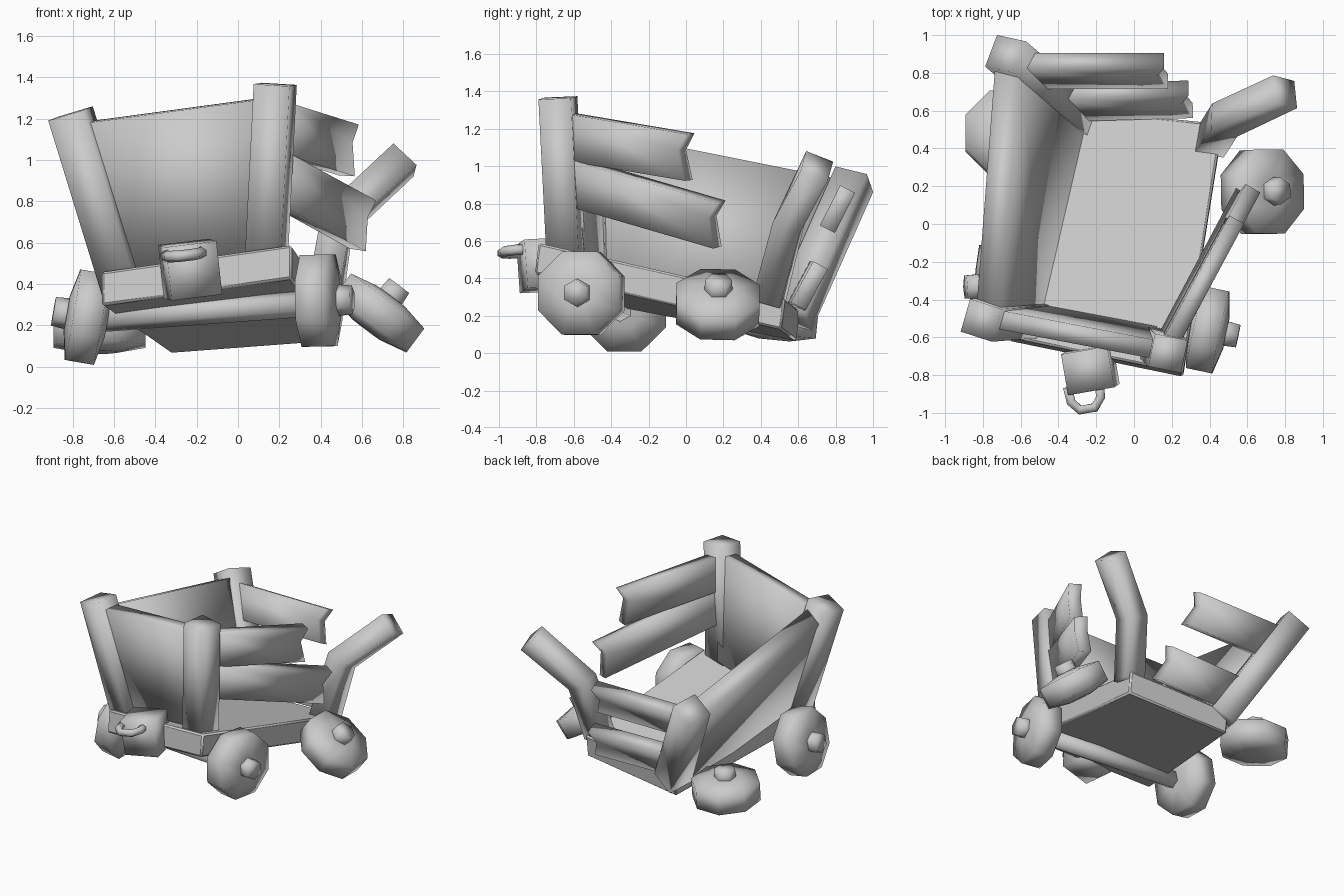
import bpy, bmesh, math
from mathutils import Vector as V

if "Cube" in bpy.data.objects:
    bpy.data.objects.remove(bpy.data.objects["Cube"])


def finish(name, bm, bevel=0.0, angle=100):
    bmesh.ops.recalc_face_normals(bm, faces=bm.faces)
    if bevel:
        bmesh.ops.bevel(bm, geom=bm.edges[:], offset=bevel, segments=1,
                        affect='EDGES', clamp_overlap=True)
    me = bpy.data.meshes.new(name)
    bm.to_mesh(me)
    bm.free()
    ob = bpy.data.objects.new(name, me)
    bpy.context.collection.objects.link(ob)
    bpy.context.view_layer.objects.active = ob
    ob.select_set(True)
    bpy.ops.object.shade_smooth_by_angle(angle=math.radians(angle))
    ob.select_set(False)
    return ob


def slab(name, pts, offset, bevel=0.0, angle=100):
    """Polygon extruded between a pair of offset vectors."""
    bm = bmesh.new()
    a = [bm.verts.new(V(p) + offset[0]) for p in pts]
    b = [bm.verts.new(V(p) + offset[1]) for p in pts]
    bm.faces.new(a)
    bm.faces.new(b[::-1])
    n = len(pts)
    for i in range(n):
        bm.faces.new((a[i], b[i], b[(i + 1) % n], a[(i + 1) % n]))
    return finish(name, bm, bevel, angle)


def panel(name, pts, t):
    p = [V(q) for q in pts]
    n = (p[2] - p[0]).cross(p[3] - p[1]).normalized() * t / 2
    return slab(name, pts, (n, -n))


def plank(name, start, end, up, h=0.25, t=0.09):
    """Board with a splintered notch at its far end."""
    s, e = V(start), V(end)
    d = (e - s).normalized()
    u = V(up)
    u = (u - d * u.dot(d)).normalized()
    n = d.cross(u) * t / 2
    L = (e - s).length
    prof = [(0, -.5), (L + .02, -.5), (L - .04, .12), (L, .5), (0, .5)]
    return slab(name, [s + d * x + u * (y * h) for x, y in prof], (n, -n))


def sweep(name, path, radii, n, phase=0.0, ref=(1, 0, 0), angle=100):
    """Rings of n sides along a path."""
    bm = bmesh.new()
    p = [V(q) for q in path]
    rings = []
    for i, c in enumerate(p):
        d = (p[min(i + 1, len(p) - 1)] - p[max(i - 1, 0)]).normalized()
        a = V(ref)
        a = (a - d * a.dot(d)).normalized()
        b = d.cross(a)
        rings.append([bm.verts.new(c + radii[i] * (
            a * math.cos(phase + 2 * math.pi * k / n) + b * math.sin(phase + 2 * math.pi * k / n)))
            for k in range(n)])
    for r0, r1 in zip(rings, rings[1:]):
        for k in range(n):
            bm.faces.new((r0[k], r0[(k + 1) % n], r1[(k + 1) % n], r1[k]))
    bm.faces.new(rings[0][::-1])
    bm.faces.new(rings[-1])
    return finish(name, bm, 0, angle)


def post(name, path, r=0.125, yaw=-0.2):
    """Square timber, slightly turned."""
    return sweep(name, path, [r] * len(path), 4, math.pi / 4 + yaw, (0, 1, 0))


def wheel(name, centre, axis):
    c, d = V(centre), V(axis).normalized()
    ref = (0, 0, 1) if abs(d.z) < .6 else (0, 1, 0)
    stations = [(-.10, .09), (-.07, .24), (.07, .24), (.10, .09)]
    sweep(name, [c + d * s for s, _ in stations], [r for _, r in stations],
          8, math.pi / 8, ref)
    sweep(name + "_hub", [c + d * .05, c + d * .165], [.08, .07], 6, 0, ref)


# tilted floor
floor = [(-.66, -.60, .46), (.26, -.79, .59), (.47, .53, .29), (-.33, .61, .23)]
slab("floor", floor, (V((0, 0, 0)), V((.0, -.02, -.165))), 0.012, 40)

# corner posts
post("front_left_post", [(-.55, -.49, .38), (-.81, -.51, 1.225)], .128, -.3)
post("front_right_post", [(.135, -.64, .48), (.18, -.685, 1.365)])
post("back_left_post", [(-.29, .57, .19), (-.68, .90, .93)], .13)
post("broken_back_right_post", [(.41, .44, .27), (.48, .55, .70), (.80, .70, 1.0)], .11)

# solid walls
panel("front_wall", [(-.53, -.47, .42), (.11, -.59, .53), (.14, -.67, 1.30), (-.75, -.50, 1.18)], .10)
panel("left_wall", [(-.53, -.46, .38), (-.30, .54, .19), (-.67, .84, .90), (-.77, -.46, 1.16)], .14)

# splintered side and back planks
plank("upper_side_plank", (.18, -.64, 1.16), (.53, .01, 1.05), (.0, -.1, 1))
plank("lower_side_plank", (.18, -.62, .92), (.60, .17, .69), (.1, -.1, 1))
plank("upper_back_plank", (-.62, .81, .77), (.16, .81, .77), (0, .45, .89), .24)
plank("lower_back_plank", (-.41, .64, .36), (.29, .66, .36), (0, .48, .87), .25)

# axle and wheels
sweep("front_axle", [(-.70, -.34, .23), (.38, -.56, .31)], [.065, .065], 6, 0, (0, 0, 1))
wheel("front_right_wheel", (.39, -.56, .32), (.96, -.2, .02))
wheel("front_left_wheel", (-.73, -.33, .24), (-.98, -.02, .17))
wheel("back_right_wheel", (.68, .17, .26), (.6, .03, .8))
wheel("back_left_wheel", (-.67, .48, .17), (0, .1, 1))

# tow block and hook
d, s = V((.17, -.98, -.05)).normalized(), V((.98, .17, .12)).normalized()
u = s.cross(d).normalized() * -1
c = V((-.25, -.66, .475))
slab("tow_block", [c + s * x + u * z for x, z in ((-.125, -.13), (.125, -.13), (.125, .13), (-.125, .13))],
     (V((0, 0, 0)), d * .22))
c = V((-.265, -.87, .545))
sweep("tow_hook", [c + s * x + d * y for x, y in
                   ((-.085, -.02), (-.08, .06), (-.04, .11), (.04, .11), (.08, .06), (.085, -.02))],
      [.028] * 6, 6, 0, (0, 0, 1))
